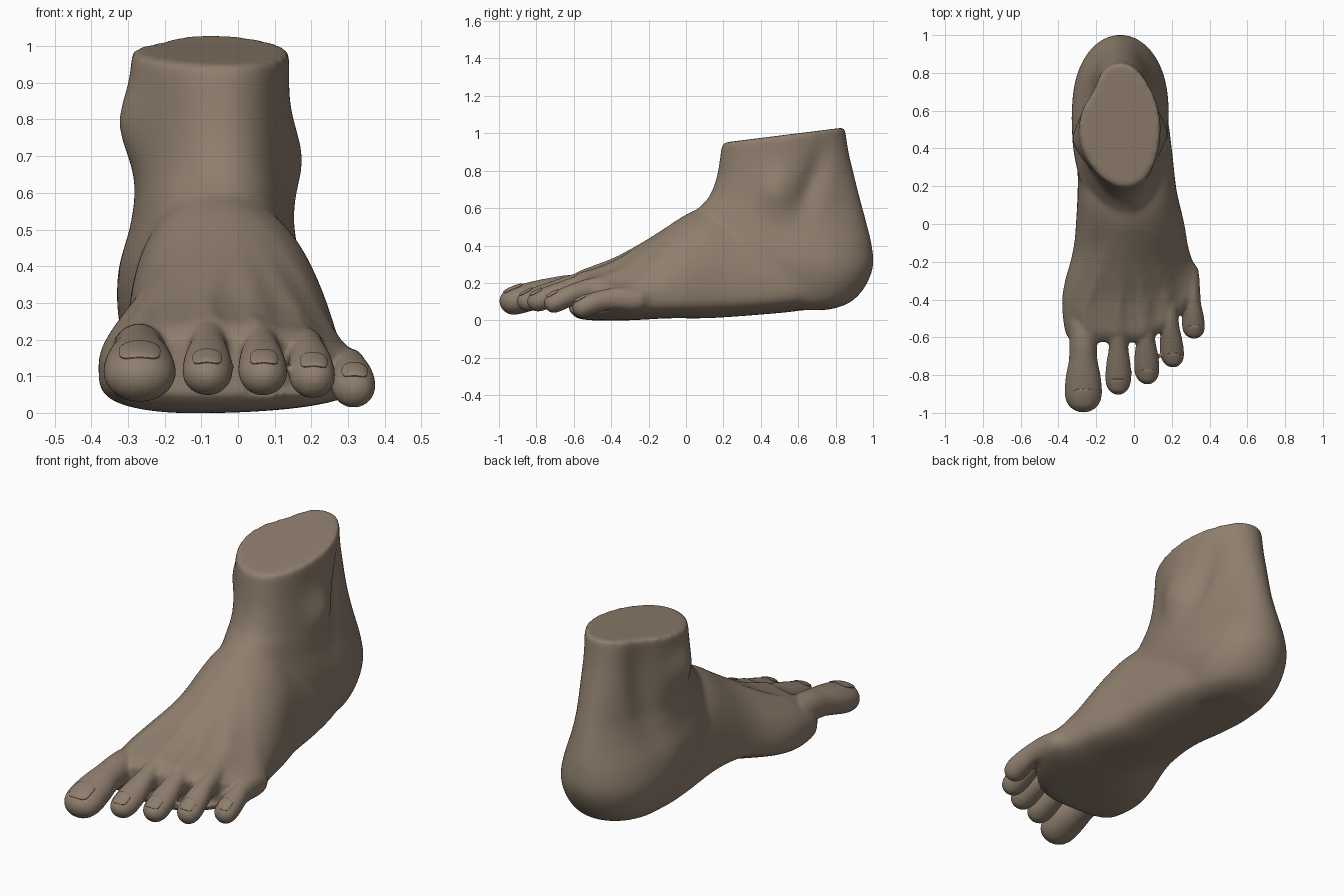
import bpy, bmesh, math
from mathutils import Vector
from mathutils.bvhtree import BVHTree

if "Cube" in bpy.data.objects:
    bpy.data.objects.remove(bpy.data.objects["Cube"])

skin = bpy.data.materials.new("brown skin")
skin.diffuse_color = (0.275, 0.212, 0.155, 1)
skin.use_nodes = True
skin.node_tree.nodes["Principled BSDF"].inputs["Base Color"].default_value = skin.diffuse_color
N = 72
ANGLES = [2 * math.pi * i / N for i in range(N)]


def clamp(v):
    return max(0.0, min(1.0, v))


def spow(v, e):
    return math.copysign(abs(v) ** e, v)


def resample(rows, n):
    """Smooth Catmull-Rom interpolation between section rows."""
    out = []
    for i in range(len(rows) - 1):
        p0, p1 = rows[max(i - 1, 0)], rows[i]
        p2, p3 = rows[i + 1], rows[min(i + 2, len(rows) - 1)]
        for k in range(n):
            t = k / n
            out.append([0.5 * (2 * b + (c - a) * t + (2 * a - 5 * b + 4 * c - d) * t * t
                               + (3 * b - a - 3 * c + d) * t ** 3)
                        for a, b, c, d in zip(p0, p1, p2, p3)])
    return out + [list(rows[-1])]


def loft(bm, rings):
    loops = [[bm.verts.new(p) for p in r] for r in rings]
    for a, b in zip(loops, loops[1:]):
        for i in range(len(a)):
            j = (i + 1) % len(a)
            bm.faces.new((a[i], a[j], b[j], b[i]))
    bm.faces.new(loops[0])
    bm.faces.new(loops[-1])


def finish(bm, name):
    bmesh.ops.recalc_face_normals(bm, faces=bm.faces)
    me = bpy.data.meshes.new(name)
    bm.to_mesh(me)
    bm.free()
    me.materials.append(skin)
    ob = bpy.data.objects.new(name, me)
    bpy.context.collection.objects.link(ob)
    return ob


# Toes: root x, root y, tip x, tip y, half width, half height, tip z, knuckle lift, root lift
TOES = [(-0.270, -0.46, -0.268, -0.998, 0.099, 0.079, 0.102, 0.040, 0.060),
        (-0.080, -0.44, -0.084, -0.905, 0.069, 0.062, 0.103, 0.048, 0.090),
        (0.055, -0.41, 0.071, -0.850, 0.067, 0.062, 0.102, 0.048, 0.085),
        (0.178, -0.35, 0.207, -0.760, 0.064, 0.061, 0.094, 0.050, 0.075),
        (0.300, -0.25, 0.318, -0.608, 0.061, 0.060, 0.068, 0.035, 0.045)]

# Ankle bones and hollows behind them: side, y, z, y spread, z spread, outward push, lean
BUMPS = [(-1, .43, .79, .10, .11, .050, 0), (1, .48, .69, .09, .11, .042, 0),
         (-1, .70, .82, .08, .28, -.042, .1), (1, .67, .74, .055, .16, -.036, .3),
         (-1, .50, .40, .16, .10, .006, 0)]

bm = bmesh.new()

# Ankle and heel: z, left, right, front, back, narrowing at the back
ankle = [(.055, -.20, .06, .40, .76, 0), (.085, -.26, .12, .30, .86, -.1),
         (.14, -.295, .15, .20, .93, -.15), (.22, -.315, .17, .10, .98, -.2),
         (.30, -.325, .18, .0, 1.003, -.2), (.40, -.318, .172, -.05, .995, -.12),
         (.50, -.294, .152, .0, .972, 0), (.60, -.28, .14, .065, .946, .10),
         (.65, -.28, .138, .105, .932, .12), (.70, -.282, .138, .132, .919, .14),
         (.80, -.285, .138, .162, .894, .14), (.90, -.287, .138, .177, .870, .12),
         (1.03, -.290, .142, .192, .850, .10)]
rings = []
for z, xl, xr, yf, yb, k in resample(ankle, 3):
    ring = []
    for t in ANGLES:
        c, s = math.cos(t), math.sin(t)
        y = (yf + yb) / 2 + (yb - yf) / 2 * s
        x = (xl + xr) / 2 + (xr - xl) / 2 * c * (1 - k * max(0, s)) + .03 * max(0, -s) ** 2
        zz = z + 0.125 * (y - .84) * clamp((z - .6) / .43)
        for side, by, bz, sy, sz, push, lean in BUMPS:
            dy = y - by - lean * (zz - bz)
            x += side * push * clamp(3 * side * c) * math.exp(-(dy / sy) ** 2 - ((zz - bz) / sz) ** 2)
        ring.append((x, y, zz))
    rings.append(ring)
loft(bm, rings)

# Instep and ball: y, left, right, ridge x, bottom, widest z, top, arch lift
instep = [(.80, -.25, .10, -.08, .09, .22, .36, 0), (.60, -.30, .17, -.08, .05, .20, .42, 0),
          (.40, -.30, .20, -.08, .03, .17, .50, .04), (.20, -.298, .222, -.07, .015, .17, .585, .09),
          (.10, -.302, .243, -.06, .01, .16, .60, .11), (0, -.308, .267, -.05, .01, .15, .56, .11),
          (-.10, -.317, .283, -.05, .01, .14, .495, .09), (-.20, -.337, .295, -.07, .005, .13, .43, .05),
          (-.30, -.365, .308, -.09, 0, .13, .37, .02), (-.40, -.38, .322, -.11, 0, .13, .315, 0),
          (-.50, -.375, .34, -.12, 0, .125, .275, 0), (-.58, -.36, .345, -.10, .012, .12, .245, 0),
          (-.625, -.33, .335, -.10, .05, .12, .205, 0)]
rings = []
for y, xl, xr, px, zb, zm, zt, arch in resample(instep, 4):
    ring = []
    full = clamp((y + .15) / .3)
    for t in ANGLES:
        c, s = math.cos(t), math.sin(t)
        x = px + (xr - px) * c if c > 0 else px + (px - xl) * c
        yy = y + 2.4 * max(0, x) ** 2 * clamp((-.1 - y) / .4)
        if s >= 0:
            z = zm + (zt - zm) * s ** (1.25 - .4 * full if c > 0 else 1.0 - .25 * full)
            # Tendon ridges fanning out to the toes
            for tx, ty, *_ in TOES:
                f = clamp((.1 - yy) / (.1 - ty))
                d = x - (-.05 + (tx + .05) * f)
                z += .018 * f * s * math.exp(-(d / .032) ** 2)
        else:
            low = min(zm - .01, zb + arch * max(0, -c))
            z = zm + (zm - low) * spow(s, .5)
        ring.append((x, yy, z))
    rings.append(ring)
loft(bm, rings)

# Toes: fraction of length, width, height, knuckle lift, root lift
toe_shape = [(0, .45, .5, 0, .9), (.06, .75, .95, 0, 1), (.3, .74, 1, .5, .7), (.48, .76, .95, 1, .2),
             (.63, .92, .98, .85, 0), (.8, 1, 1, .25, 0), (.9, .89, .88, 0, 0),
             (.96, .63, .62, 0, 0), (.99, .32, .32, 0, 0), (1, .08, .08, 0, 0)]
for x0, y0, x1, y1, rx, rz, zc, knuckle, root in TOES:
    loft(bm, [[(x0 + (x1 - x0) * u + rx * mw * math.cos(t), y0 + (y1 - y0) * u,
                zc + knuckle * k + root * r + rz * mh * math.sin(t)) for t in ANGLES]
              for u, mw, mh, k, r in resample(toe_shape, 3)])

foot = finish(bm, "foot")

# Blend all parts into one smooth skin, softer over the ankle and instep
bpy.context.view_layer.objects.active = foot
foot.select_set(True)
rm = foot.modifiers.new("blend", 'REMESH')
rm.mode = 'VOXEL'
rm.voxel_size = 0.009
bpy.ops.object.modifier_apply(modifier="blend")
group = foot.vertex_groups.new(name="upper_foot")
for v in foot.data.vertices:
    w = clamp((v.co.y + .4) / .25) * clamp((1.15 - v.co.z) / .3)
    if w > 0:
        group.add([v.index], w, 'REPLACE')
for name, count, mask in (("soften", 8, ""), ("soften_upper", 55, "upper_foot")):
    sm = foot.modifiers.new(name, 'SMOOTH')
    sm.factor = 0.5
    sm.iterations = count
    sm.vertex_group = mask
    bpy.ops.object.modifier_apply(modifier=name)
me = foot.data
me.polygons.foreach_set("use_smooth", [True] * len(me.polygons))
me.update()

# Toenails: thin plates laid on the upper front of the toe tips
tree = BVHTree.FromPolygons([v.co.copy() for v in me.vertices],
                            [tuple(p.vertices) for p in me.polygons])
bm = bmesh.new()
down, along = Vector((0, .5, -.866)), Vector((0, .866, .5))
for x0, y0, x1, y1, rx, rz, zc, knuckle, root in TOES:
    centre = Vector((x1, y1 + rx * 1.15, zc))
    rings = []
    for r, off in ((1, -.004), (.96, .003), (.85, .005), (.6, .005), (.3, .005), (.05, .005)):
        ring = []
        for i in range(32):
            t = 2 * math.pi * i / 32
            p = centre + along * (rx * .58 * r * spow(math.sin(t), .6))
            p.x += rx * .58 * r * spow(math.cos(t), .6)
            hit, nor, _, _ = tree.ray_cast(p - down * .3, down)
            ring.append(hit + nor * off if hit else p)
        rings.append(ring)
    loft(bm, rings)
nails = finish(bm, "toenails")
foot.select_set(False)
nails.select_set(True)
bpy.context.view_layer.objects.active = nails
bpy.ops.object.shade_smooth_by_angle(angle=math.radians(40))
